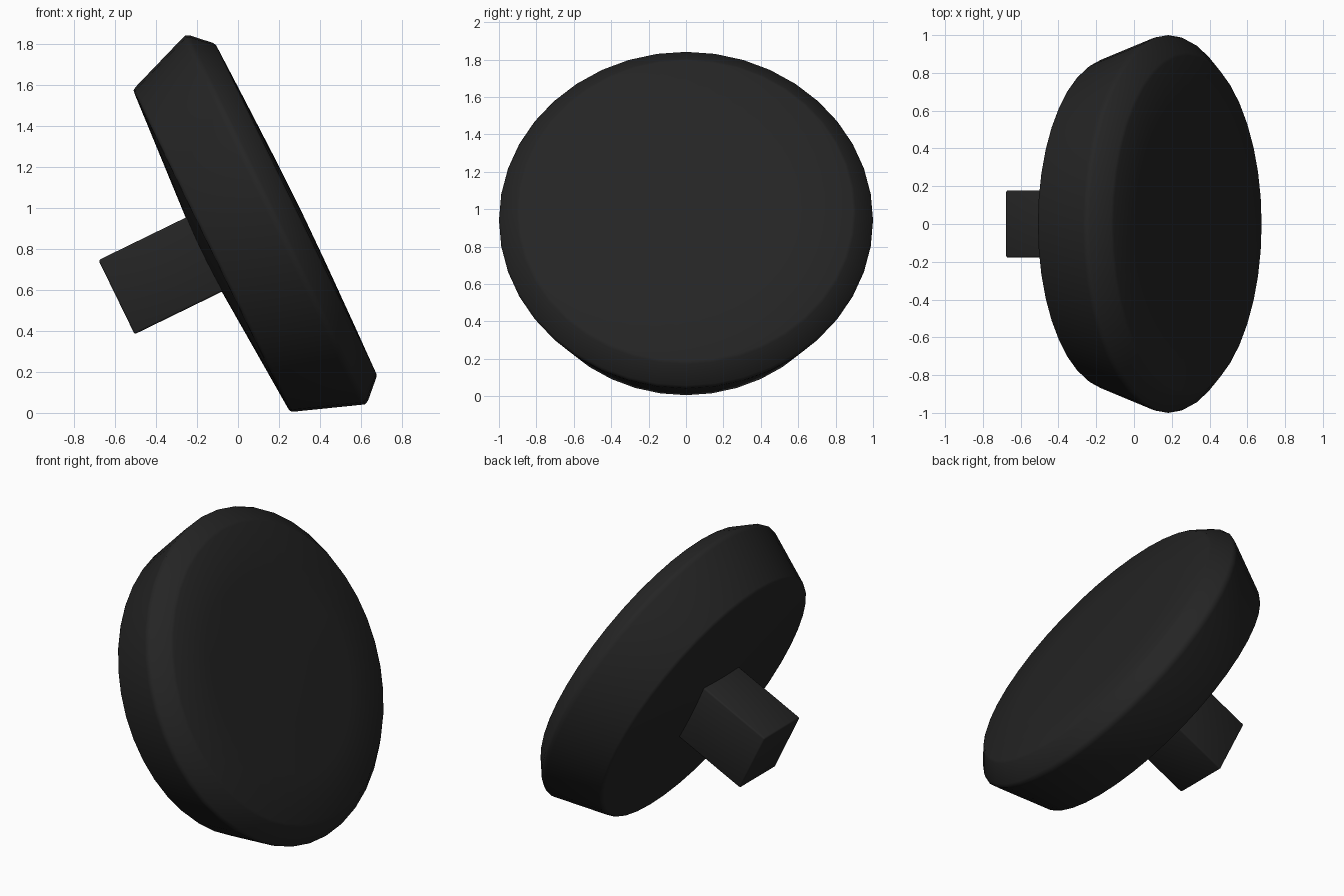
import bpy, bmesh, math
from mathutils import Matrix

if "Cube" in bpy.data.objects:
    bpy.data.objects.remove(bpy.data.objects["Cube"])

black = bpy.data.materials.new("matte black")
black.diffuse_color = (0.018, 0.018, 0.018, 1)
black.use_nodes = True
black.node_tree.nodes["Principled BSDF"].inputs["Base Color"].default_value = black.diffuse_color

# Shared frame: local z is the tilted axis of the knob
TILT = Matrix.Translation((-0.336, 0, 0.689)) @ Matrix.Rotation(math.radians(64), 4, 'Y')


def finish(bm, name, angle):
    bmesh.ops.recalc_face_normals(bm, faces=bm.faces)
    bm.transform(TILT)
    me = bpy.data.meshes.new(name)
    bm.to_mesh(me)
    bm.free()
    me.materials.append(black)
    ob = bpy.data.objects.new(name, me)
    bpy.context.collection.objects.link(ob)
    bpy.ops.object.select_all(action='DESELECT')
    ob.select_set(True)
    bpy.context.view_layer.objects.active = ob
    bpy.ops.object.shade_smooth_by_angle(angle=math.radians(angle))
    return ob


# Round head: profile (radius, height) spun about the axis
profile = [(0, 0.178), (0.2, 0.188), (0.855, 0.229), (0.87, 0.232), (0.88, 0.246),
           (0.994, 0.556), (1.0, 0.575), (0.992, 0.595), (0.908, 0.681),
           (0.893, 0.690), (0.6, 0.698), (0.3, 0.705), (0, 0.709)]
bm = bmesh.new()
verts = [bm.verts.new((r, 0, h)) for r, h in profile]
edges = [bm.edges.new(p) for p in zip(verts, verts[1:])]
bmesh.ops.spin(bm, geom=verts + edges, cent=(0, 0, 0), axis=(0, 0, 1),
               angle=math.tau, steps=40, use_duplicate=False)
bmesh.ops.remove_doubles(bm, verts=bm.verts, dist=1e-4)
finish(bm, "round_head", 50)

# Square stem behind the head
bm = bmesh.new()
bmesh.ops.create_cube(bm, size=1)
bmesh.ops.scale(bm, vec=(0.402, 0.356, 0.535), verts=bm.verts)
bmesh.ops.translate(bm, vec=(0, 0, -0.0175), verts=bm.verts)
bmesh.ops.bevel(bm, geom=bm.edges[:], offset=0.01, segments=2, profile=0.5, affect='EDGES')
finish(bm, "square_stem", 50)
